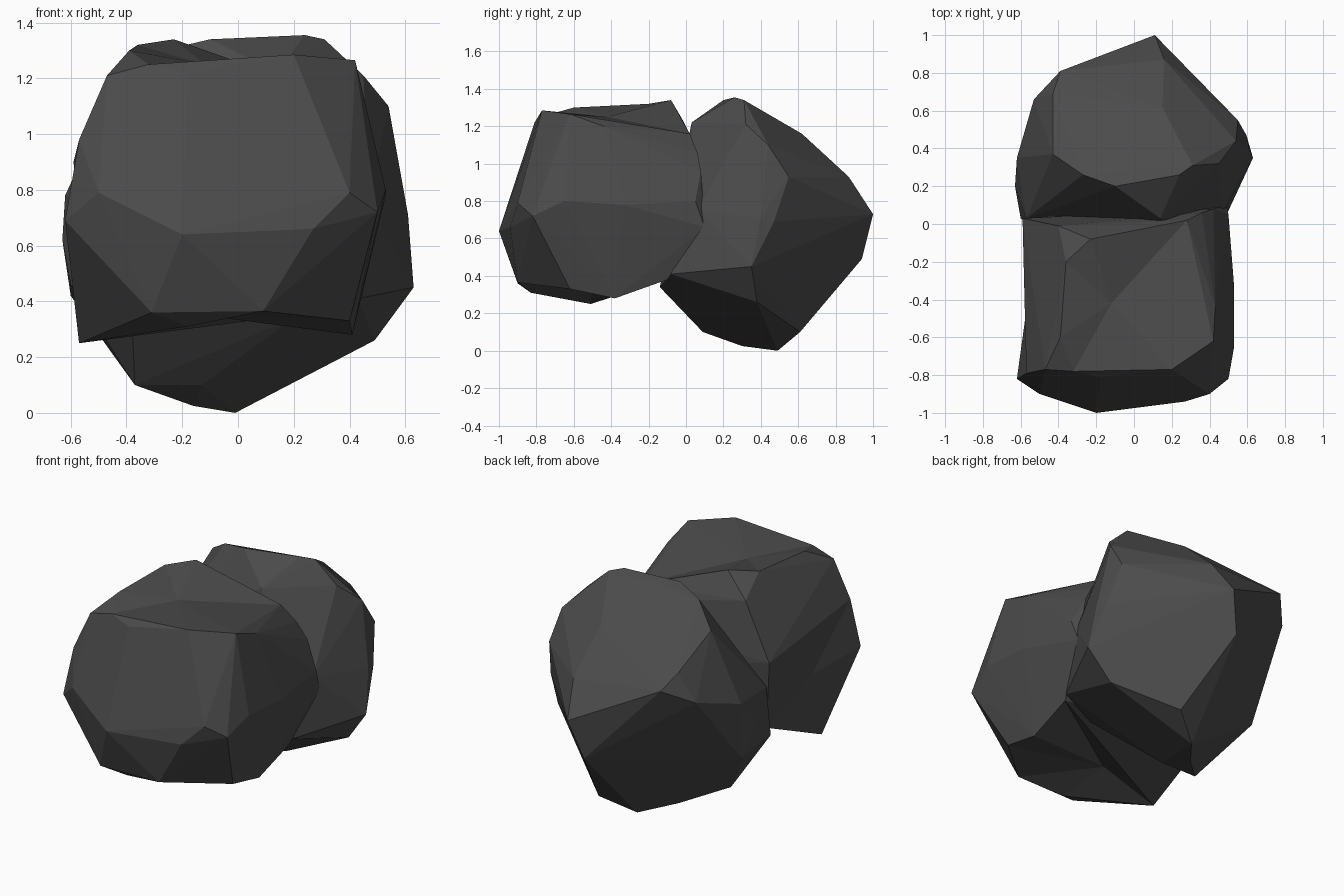
import bpy, bmesh
from math import radians
from mathutils import Vector

if "Cube" in bpy.data.objects:
    bpy.data.objects.remove(bpy.data.objects["Cube"])


def dent(bm, direction, limit, point):
    """Join the facets that face a direction and push their middle to a point."""
    bm.normal_update()
    faces = [f for f in bm.faces if f.normal.dot(Vector(direction)) > limit]
    if not faces:
        return
    joined = bmesh.ops.dissolve_faces(bm, faces=faces)["region"]
    biggest = max(joined, key=lambda f: f.calc_area())
    middle = bmesh.ops.poke(bm, faces=[biggest])["verts"][0]
    middle.co = point


def chiselled_rock(name, corners, dents=()):
    """Wrap a tight convex skin around a few key corners, then add shallow dents."""
    bm = bmesh.new()
    for c in corners:
        bm.verts.new(c)
    hull = bmesh.ops.convex_hull(bm, input=bm.verts[:])
    loose = {v for v in hull["geom_interior"] + hull["geom_unused"]
             if isinstance(v, bmesh.types.BMVert) and v.is_valid}
    bmesh.ops.delete(bm, geom=list(loose), context='VERTS')
    bmesh.ops.recalc_face_normals(bm, faces=bm.faces[:])
    for d in dents:
        dent(bm, *d)
    bmesh.ops.dissolve_limit(bm, angle_limit=radians(2), verts=bm.verts[:], edges=bm.edges[:])
    bmesh.ops.recalc_face_normals(bm, faces=bm.faces[:])
    mesh = bpy.data.meshes.new(name)
    bm.to_mesh(mesh)
    bm.free()
    mat = bpy.data.materials.get("dark_stone") or bpy.data.materials.new("dark_stone")
    mat.diffuse_color = (0.07, 0.07, 0.07, 1)
    mat.use_nodes = True
    mat.node_tree.nodes["Principled BSDF"].inputs["Base Color"].default_value = mat.diffuse_color
    mesh.materials.append(mat)
    obj = bpy.data.objects.new(name, mesh)
    bpy.context.collection.objects.link(obj)
    return obj


# Front rock: blocky, broad front face, shallow hollows on top, left side and underneath
front_top = [(-.39, -.60, 1.30), (-.36, -.20, 1.32), (-.23, -.08, 1.34),
             (-.18, -.81, 1.22), (-.32, -.78, 1.25), (.20, -.77, 1.285), (.42, -.62, 1.265),
             (.43, -.44, 1.20), (.28, .02, 1.16), (-.40, -.01, 1.22), (-.47, -.77, 1.21),
             (.36, .06, 1.06), (.42, .08, .96)]
front_middle = [(-.57, -.79, .98), (-.50, -.90, .79), (-.62, -.82, .69), (-.20, -1.0, .64),
                (.27, -.94, .66), (.40, -.90, .79), (.50, -.82, .72), (.53, -.65, .80),
                (.53, -.33, .78), (.50, .05, .80), (.49, .10, .66), (-.59, .03, .90)]
front_base = [(-.31, -.90, .36), (.09, -.90, .365), (-.18, -.83, .31), (.40, -.62, .33),
              (.41, -.38, .28), (.42, -.10, .38), (-.57, -.51, .25), (-.55, .0, .48)]
chiselled_rock("front_rock", front_top + front_middle + front_base,
               [((0, 0, 1), .9, (-.12, -.42, 1.25)), ((0, 0, -1), .93, (-.20, -.50, .36)),
                ((-1, 0, 0), .95, (-.565, -.42, .65))])

# Back rock: taller, tapering to a point at the rear
back_top = [(.24, .26, 1.355), (-.10, .20, 1.34), (.31, .31, 1.34), (-.27, .26, 1.30),
            (.14, .03, 1.22), (.45, .32, 1.21), (.54, .44, 1.10), (-.43, .37, 1.19),
            (.15, .62, 1.16), (-.43, .69, 1.05), (-.39, .81, .97)]
back_middle = [(.11, 1.0, .73), (.04, .94, .49), (.16, .87, .93), (.55, .55, .93),
               (.595, .47, .69), (.61, .40, .71), (.63, .35, .45), (-.53, .66, .88),
               (-.62, .35, .78), (-.63, .20, .62), (-.57, .03, .75), (.47, .06, .75),
               (-.60, .03, .46), (-.60, .31, .42)]
back_base = [(-.01, .49, .0), (-.16, .30, .025), (-.37, .09, .10), (-.13, .09, .10),
             (.17, .61, .10), (.49, .38, .26), (.43, -.08, .41), (.20, -.14, .34),
             (-.38, -.10, .33)]
chiselled_rock("back_rock", back_top + back_middle + back_base)
